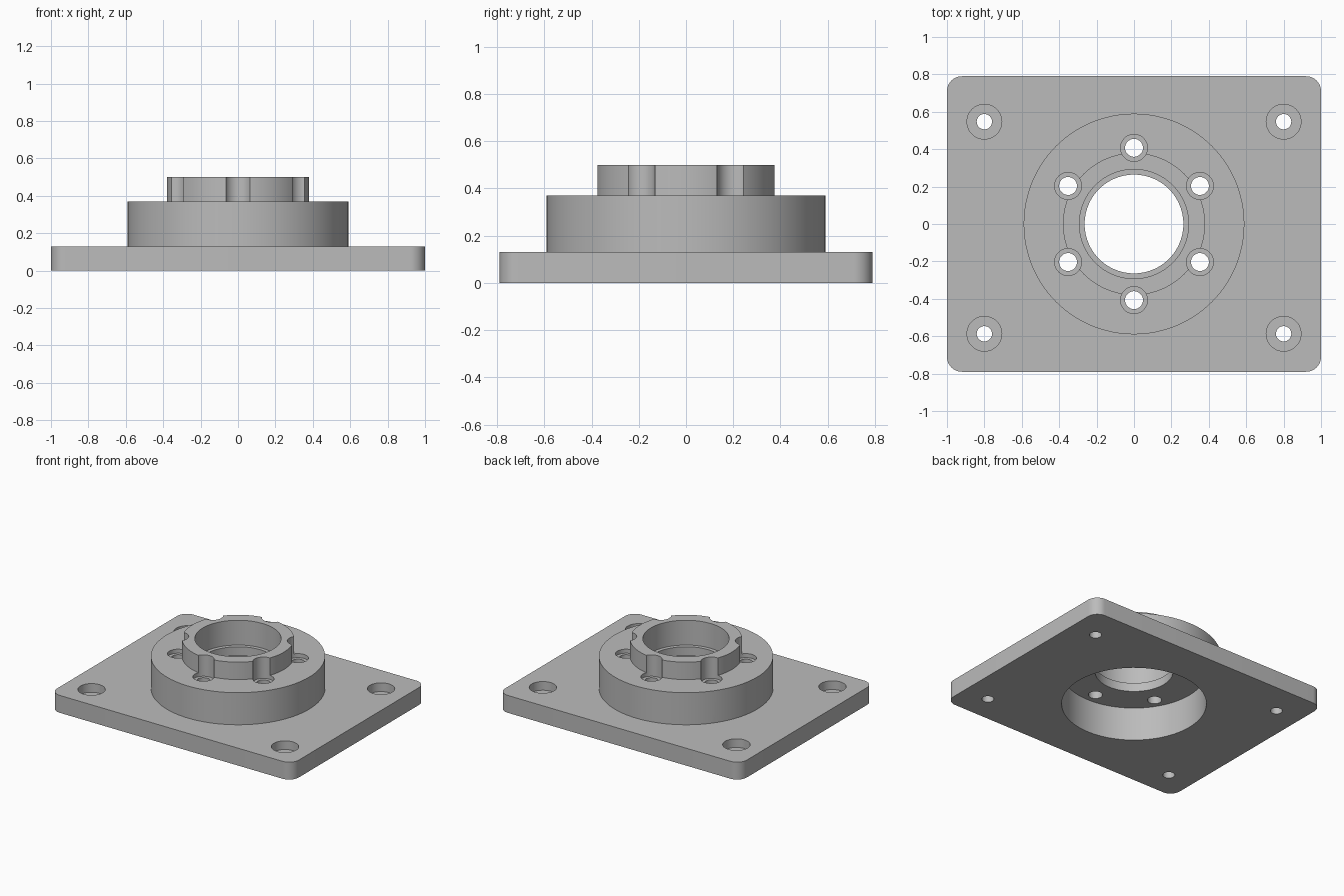
import bpy
import bmesh
from math import cos, sin, pi, radians

if "Cube" in bpy.data.objects:
    bpy.data.objects.remove(bpy.data.objects["Cube"], do_unlink=True)

grey = bpy.data.materials.new("machined grey")
grey.use_nodes = True
colour = (0.5, 0.5, 0.5, 1)
grey.diffuse_color = colour
grey.node_tree.nodes["Principled BSDF"].inputs["Base Color"].default_value = colour

PLATE_TOP, FLANGE_TOP, COLLAR_TOP = 0.13, 0.37, 0.5
CAVITY_TOP, LIP_TOP = 0.25, 0.315


def extrude(name, outline, z0, z1):
    """Solid prism over a closed outline of (x, y) points."""
    bm = bmesh.new()
    base = bm.faces.new([bm.verts.new((x, y, z0)) for x, y in outline])
    top = bmesh.ops.extrude_face_region(bm, geom=[base])["geom"]
    bmesh.ops.translate(bm, vec=(0, 0, z1 - z0),
                        verts=[v for v in top if isinstance(v, bmesh.types.BMVert)])
    bmesh.ops.recalc_face_normals(bm, faces=bm.faces)
    mesh = bpy.data.meshes.new(name)
    bm.to_mesh(mesh)
    bm.free()
    mesh.materials.append(grey)
    obj = bpy.data.objects.new(name, mesh)
    bpy.context.collection.objects.link(obj)
    return obj


def arc(cx, cy, r, start, sweep, steps):
    return [(cx + r * cos(start + sweep * i / steps),
             cy + r * sin(start + sweep * i / steps)) for i in range(steps)]


def cylinder(name, r, z0, z1, x=0, y=0, sides=96):
    return extrude(name, arc(x, y, r, 0, 2 * pi, sides), z0, z1)


def combine(body, other, operation):
    """Apply a boolean to the body and discard the tool solid."""
    other.hide_render = True
    mod = body.modifiers.new(operation.lower(), "BOOLEAN")
    mod.operation, mod.solver, mod.object = operation, "EXACT", other
    bpy.context.view_layer.objects.active = body
    bpy.ops.object.modifier_apply(modifier=mod.name)
    bpy.data.objects.remove(other, do_unlink=True)


# Base plate with rounded corners
corner = 0.08
outline = []
for i, (sx, sy) in enumerate([(1, 1), (-1, 1), (-1, -1), (1, -1)]):
    cx, cy = sx * (1 - corner), sy * (0.79 - corner)
    outline += arc(cx, cy, corner, i * pi / 2, pi / 2, 12)
    outline.append((cx + corner * cos((i + 1) * pi / 2),
                    cy + corner * sin((i + 1) * pi / 2)))
body = extrude("flanged_mounting_plate", outline, 0, PLATE_TOP)

# Stepped hub: wide flange and narrow collar
combine(body, cylinder("flange", 0.59, 0.05, FLANGE_TOP), "UNION")
combine(body, cylinder("collar", 0.38, 0.3, COLLAR_TOP), "UNION")

# Underside cavity, through bore and bearing seat
combine(body, cylinder("cavity", 0.49, -0.1, CAVITY_TOP), "DIFFERENCE")
combine(body, cylinder("through_bore", 0.264, 0.1, 0.6), "DIFFERENCE")
combine(body, cylinder("bearing_seat", 0.292, LIP_TOP, 0.6), "DIFFERENCE")


def counterbored_hole(x, y, r, seat_r, seat_z):
    combine(body, cylinder("screw_hole", r, -0.1, 0.6, x, y, 32), "DIFFERENCE")
    combine(body, cylinder("screw_seat", seat_r, seat_z, 0.6, x, y, 48), "DIFFERENCE")


# Corner screw holes
for x in (-0.8, 0.8):
    for y in (-0.587, 0.547):
        counterbored_hole(x, y, 0.041, 0.093, PLATE_TOP - 0.065)

# Ring of hub screw holes, whose seats notch the collar
for i in range(6):
    a = radians(30 + 60 * i)
    counterbored_hole(0.407 * cos(a), 0.407 * sin(a), 0.048, 0.072, FLANGE_TOP - 0.03)

# Smooth walls with crisp edges
bpy.ops.object.select_all(action="DESELECT")
body.select_set(True)
bpy.context.view_layer.objects.active = body
bpy.ops.object.shade_smooth_by_angle(angle=radians(30))
